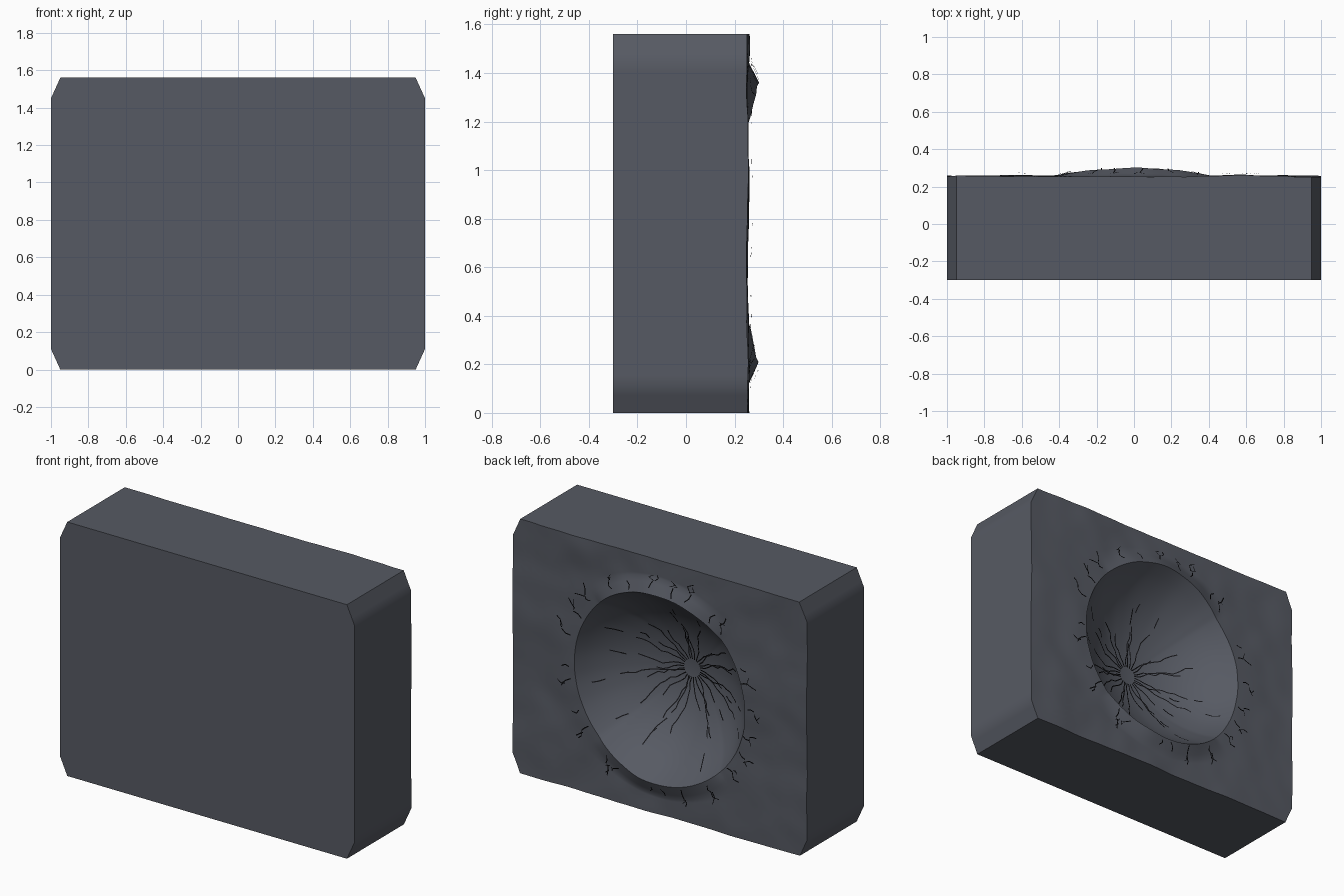
import bpy, bmesh, math, random
from mathutils import Vector, noise

random.seed(4)
cube = bpy.data.objects.get("Cube")
if cube:
    bpy.data.objects.remove(cube)

FRONT, BACK, MID = -0.30, 0.255, 0.78   # front plane, back plane, bowl centre height
RIM, FLOOR, FOOT = 0.58, -0.07, 0.09    # bowl radius, deepest y, width of the raised lip
CURVE = 1.12                            # sphere radius of the bowl relative to its rim


def material(name, rgb):
    mat = bpy.data.materials.new(name)
    mat.use_nodes = True
    mat.diffuse_color = (*rgb, 1)
    bsdf = mat.node_tree.nodes["Principled BSDF"]
    bsdf.inputs["Base Color"].default_value = (*rgb, 1)
    bsdf.inputs["Roughness"].default_value = 0.8
    return mat


stone = material("slate grey", (0.094, 0.102, 0.125))
dark = material("crack black", (0.008, 0.008, 0.01))


def surface(x, z):
    """Point on the carved back: rough plane, raised lip above and below, round bowl."""
    dz = z - MID
    r = math.hypot(x, dz)
    # the lip swells towards the top and bottom of the bowl and fades at its sides
    swell = max(0, (dz * dz - x * x) / (r * r)) if r > 0 else 0
    lip = 0.042 * swell ** 0.7 * (1 + 0.2 * noise.noise(Vector((x * 6, dz, 3))))

    def rough(px, pz):
        p = Vector((px, 0, pz))
        return BACK + 0.010 * noise.noise(p * 2.6) + 0.005 * noise.noise(p * 7)

    if r < RIM:
        s = RIM / max(r, 1e-6)
        top = rough(x * s, MID + dz * s) + lip
        t = r / RIM
        cap = (CURVE - math.sqrt(CURVE ** 2 - t * t)) / (CURVE - math.sqrt(CURVE ** 2 - 1))
        return Vector((x, FLOOR + (top - FLOOR) * cap, z))
    fall = max(0, 1 - (r - RIM) / FOOT)
    return Vector((x, rough(x, z) + lip * fall, z))


def finish(name, bm, mat):
    mesh = bpy.data.meshes.new(name)
    bm.normal_update()
    bm.to_mesh(mesh)
    bm.free()
    mesh.materials.append(mat)
    obj = bpy.data.objects.new(name, mesh)
    bpy.context.collection.objects.link(obj)
    return obj


# Block outline with cut corners, subdivided along each side
corners = [(-0.95, 0), (0.95, 0), (1, 0.11), (1, 1.45), (0.95, 1.56), (-0.95, 1.56), (-1, 1.45), (-1, 0.11)]
outline = []
for i, a in enumerate(corners):
    b = corners[(i + 1) % len(corners)]
    n = max(2, round(math.dist(a, b) / 0.045))
    outline += [(a[0] + (b[0] - a[0]) * k / n, a[1] + (b[1] - a[1]) * k / n) for k in range(n)]
count = len(outline)

# Block: bowl rings, lip rings, rough back, straight sides and flat front
bm = bmesh.new()
rings = []
bowl_steps, lip_steps, plain_steps = 16, 3, 9
for step in range(1, bowl_steps + lip_steps + plain_steps + 1):
    ring = []
    for x, z in outline:
        edge = math.hypot(x, z - MID)
        if step <= bowl_steps:
            r = RIM * step / bowl_steps
        elif step <= bowl_steps + lip_steps:
            r = RIM + FOOT * (step - bowl_steps) / lip_steps
        else:
            r = RIM + FOOT + (edge - RIM - FOOT) * (step - bowl_steps - lip_steps) / plain_steps
        ring.append(bm.verts.new(surface(x * r / edge, MID + (z - MID) * r / edge)))
    rings.append(ring)
rings.append([bm.verts.new((x, FRONT, z)) for x, z in outline])
pole = bm.verts.new(surface(0, MID))
for i in range(count):
    j = (i + 1) % count
    bm.faces.new((pole, rings[0][i], rings[0][j]))
    for a, b in zip(rings, rings[1:]):
        bm.faces.new((a[i], b[i], b[j], a[j]))
bm.faces.new(rings[-1])
bmesh.ops.recalc_face_normals(bm, faces=bm.faces)
block = finish("carved_block", bm, stone)
bpy.ops.object.select_all(action='DESELECT')
block.select_set(True)
bpy.context.view_layer.objects.active = block
bpy.ops.object.shade_smooth_by_angle(angle=math.radians(30))


def crack(bm, angle, start, end, wander, lift, width=0.0065):
    """Thin ribbon that wanders outwards over the carved back; returns its last bearing."""
    steps = max(2, round((end - start) / 0.035))
    pairs = []
    for k in range(steps + 1):
        r = start + (end - start) * k / steps
        half = width / 2 / r
        pairs.append([bm.verts.new(surface(r * math.cos(angle + s * half), MID + r * math.sin(angle + s * half))
                                   + Vector((0, lift, 0))) for s in (1, -1)])
        angle += random.uniform(-wander, wander) / max(r, 0.12)
    for a, b in zip(pairs, pairs[1:]):
        bm.faces.new((a[0], b[0], b[1], a[1]))
    return angle


# Cracks radiating from the bottom of the bowl, with broken pieces further out
bm = bmesh.new()
rays = 28
for i in range(rays):
    a = math.tau * (i + random.uniform(-0.25, 0.25)) / rays
    reach = random.uniform(0.2, 0.42)
    a = crack(bm, a, 0.055, reach, 0.013, 0.007)
    if random.random() < 0.6:
        gap = reach + random.uniform(0.03, 0.07)
        crack(bm, a, gap, min(gap + random.uniform(0.04, 0.09), 0.55), 0.012, 0.009)
finish("bowl_cracks", bm, dark)

# Short forked cracks around the rim
bm = bmesh.new()
forks = 26
for i in range(forks):
    a = math.tau * (i + random.uniform(-0.35, 0.35)) / forks
    start = RIM + random.uniform(0.01, 0.04)
    middle = start + random.uniform(0.03, 0.07)
    a = crack(bm, a, start, middle, 0.02, 0.014)
    if random.random() < 0.65:
        for side in (-1, 1):
            crack(bm, a + side * 0.008, middle, middle + random.uniform(0.02, 0.07), 0.035, 0.014)
finish("rim_cracks", bm, dark)
